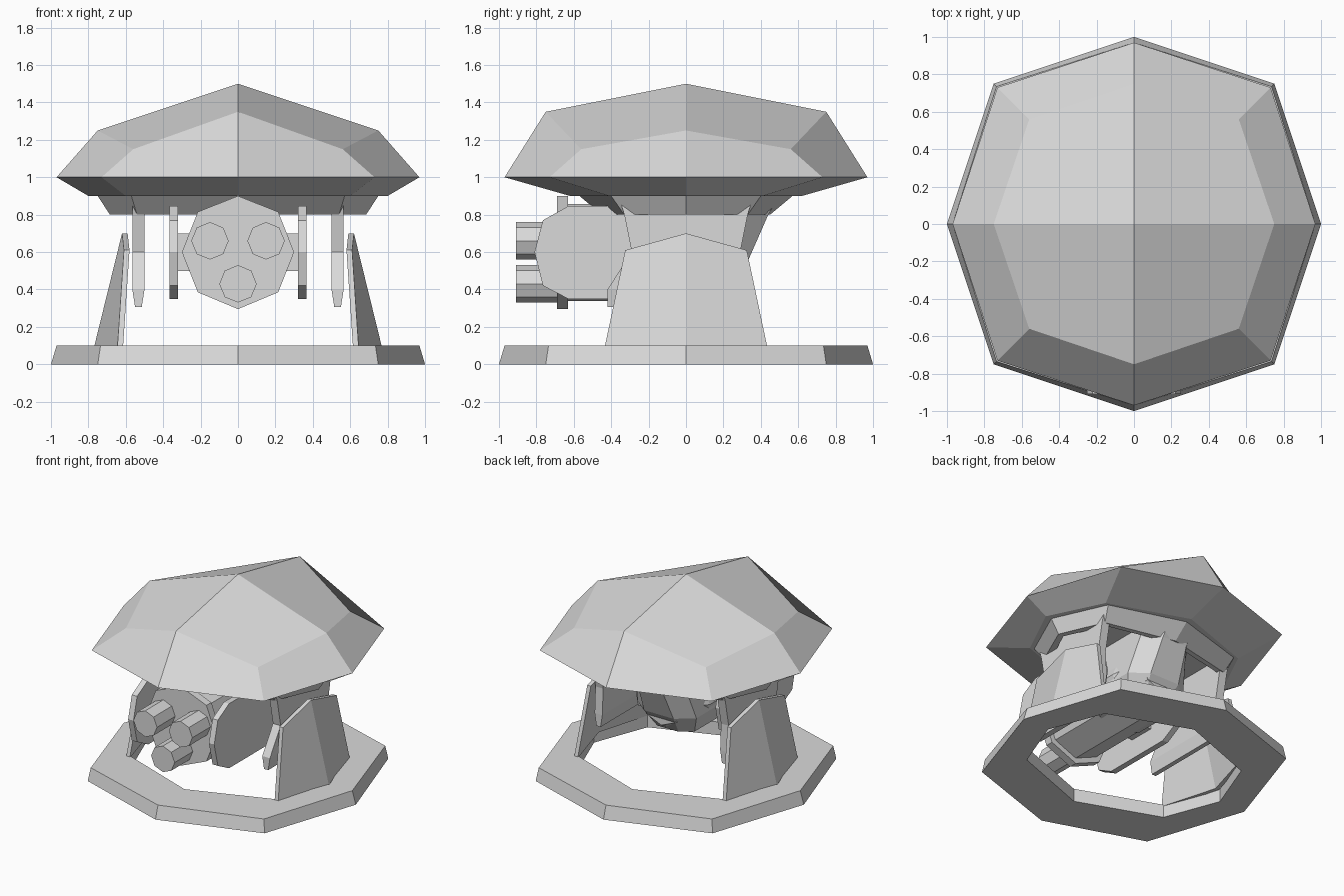
import bpy, bmesh, math
from mathutils import Vector

old = bpy.data.objects.get("Cube")
if old:
    bpy.data.objects.remove(old)

grey = bpy.data.materials.new("plain grey")
grey.use_nodes = True
grey.diffuse_color = (0.7, 0.7, 0.7, 1)
grey.node_tree.nodes["Principled BSDF"].inputs["Base Color"].default_value = (0.7, 0.7, 0.7, 1)


def finish(name, bm):
    bmesh.ops.recalc_face_normals(bm, faces=bm.faces[:])
    me = bpy.data.meshes.new(name)
    bm.to_mesh(me)
    bm.free()
    me.materials.append(grey)
    ob = bpy.data.objects.new(name, me)
    bpy.context.scene.collection.objects.link(ob)
    return ob


def loft(name, rings, caps=True, closed=False):
    """Bridge rings of points; either cap both ends or join last to first."""
    bm = bmesh.new()
    vs = [[bm.verts.new(p) for p in r] for r in rings]
    n = len(vs[0])
    pairs = list(zip(vs, vs[1:])) + ([(vs[-1], vs[0])] if closed else [])
    for a, b in pairs:
        for i in range(n):
            j = (i + 1) % n
            bm.faces.new((a[i], a[j], b[j], b[i]))
    if caps and not closed:
        bm.faces.new(vs[0])
        bm.faces.new(vs[-1])
    return finish(name, bm)


def plan(side, corner, front, z):
    """Eight-sided outline with points on both axes and four corners."""
    cx, cy = corner
    return [(side, 0, z), (cx, cy, z), (0, front, z), (-cx, cy, z),
            (-side, 0, z), (-cx, -cy, z), (0, -front, z), (cx, -cy, z)]


def plate(name, profile, x0, x1, inset=None):
    """Upright plate with a (y, z) profile between two x positions."""
    return loft(name, [[(x, y, z) for y, z in profile] for x in (x0, x1)])


# Base ring with an eight-sided opening
loft("base_ring", [plan(1, (.75, .75), 1, 0), plan(.97, (.735, .735), .97, .1),
                   plan(.78, (.62, .42), .65, .1), plan(.78, (.62, .42), .65, 0)], closed=True)

# Faceted roof with its undercut skirt
bm = bmesh.new()
skirt = [bm.verts.new(p) for p in plan(.8, (.6, .41), .62, .9)]
rim = [bm.verts.new(p) for p in plan(.97, (.73, .73), .97, 1)]
heights = [1.25, 1.15, 1.35, 1.15] * 2
shoulder = [bm.verts.new((p[0], p[1], h))
            for p, h in zip(plan(.75, (.56, .56), .75, 0), heights)]
peak = bm.verts.new((0, 0, 1.5))
for a, b in ((skirt, rim), (rim, shoulder)):
    for i in range(8):
        j = (i + 1) % 8
        bm.faces.new((a[i], a[j], b[j], b[i]))
for i in range(0, 8, 2):
    bm.faces.new((shoulder[i], shoulder[i + 1], shoulder[(i + 2) % 8], peak))
bm.faces.new(skirt)
finish("roof", bm)

# Band below the roof
loft("roof_band", [plan(.75, (.57, .4), .57, .9), plan(.685, (.54, .33), .45, .8),
                   plan(.64, (.5, .3), .41, .8), plan(.69, (.53, .36), .52, .9)], closed=True)

# Gun body cross-section, pointed at top and bottom
SECTION = [(0, .3), (.215, .215), (.3, 0), (.215, -.215),
           (0, -.305), (-.215, -.215), (-.3, 0), (-.215, .215)]


def section(y, s, dz=0):
    return [(x * s, y, .6 + dz + z * s) for x, z in SECTION]


loft("gun_front_disc", [section(-.69, 1), section(-.63, 1)])
loft("gun_body", [section(-.63, .86), section(.08, .86), section(.3, .6, .04)])

# Tapered mount joining the gun to the roof
loft("gun_mount", [[(x * w, y * d, z) for x, y in ((1, .7), (.5, 1), (-.5, 1), (-1, .7),
                                                   (-1, -.7), (-.5, -1), (.5, -1), (1, -.7))]
                   for w, d, z in ((.2, .5, .9), (.21, .44, .8), (.25, .33, .55), (.18, .22, .4))])

# Three eight-sided barrels
for i, (cx, cz) in enumerate(((-.15, .66), (.15, .66), (0, .43))):
    ring = [(cx + .1 * math.cos(k * math.pi / 4), cz + .1 * math.sin(k * math.pi / 4))
            for k in range(8)]
    loft(f"barrel_{i + 1}", [[(x, y, z) for x, z in ring] for y in (-.91, -.66)])

SHIELD = [(-.81, .6), (-.765, .77), (-.63, .845), (-.07, .845),
          (.06, .77), (.1, .6), (.06, .42), (-.07, .35), (-.63, .35), (-.765, .42)]
HANGER = [(-.36, .9), (-.33, .8), (-.29, .6), (-.42, .4), (.3, .4),
          (.29, .6), (.33, .8), (.36, .9)]

for s, label in ((1, "left"), (-1, "right")):
    # Plates either side of the gun, with struts back to the body
    plate(f"{label}_gun_shield", SHIELD, s * .32, s * .365)
    loft(f"{label}_shield_strut", [[(s * x, y, z) for y, z in ((-.4, .5), (-.2, .5), (-.2, .7), (-.4, .7))]
                                   for x in (.2, .33)])

    # Hanging plate with a narrowed lower edge
    plate(f"{label}_hanger", HANGER, s * .5, s * .565)
    loft(f"{label}_hanger_tip", [[(s * a, y0, z), (s * b, y0, z), (s * b, y1, z), (s * a, y1, z)]
                                 for a, b, y0, y1, z in ((.5, .565, -.42, .3, .4),
                                                         (.515, .55, -.42, .3, .305))])

    # Folded support leg standing on the base ring
    outer = [(.645, -.435, .09), (.61, -.325, .61), (.62, 0, .7),
             (.61, .325, .61), (.645, .435, .09), (.77, 0, .09)]
    bm = bmesh.new()
    o = [bm.verts.new((s * x, y, z)) for x, y, z in outer]
    n = [bm.verts.new((s * (x - .03), y, z)) for x, y, z in outer]
    for quad in ((0, 1, 2, 5), (2, 3, 4, 5)):
        bm.faces.new([o[k] for k in quad])
        bm.faces.new([n[k] for k in quad])
    for k in range(6):
        j = (k + 1) % 6
        bm.faces.new((o[k], o[j], n[j], n[k]))
    finish(f"{label}_support_leg", bm)
